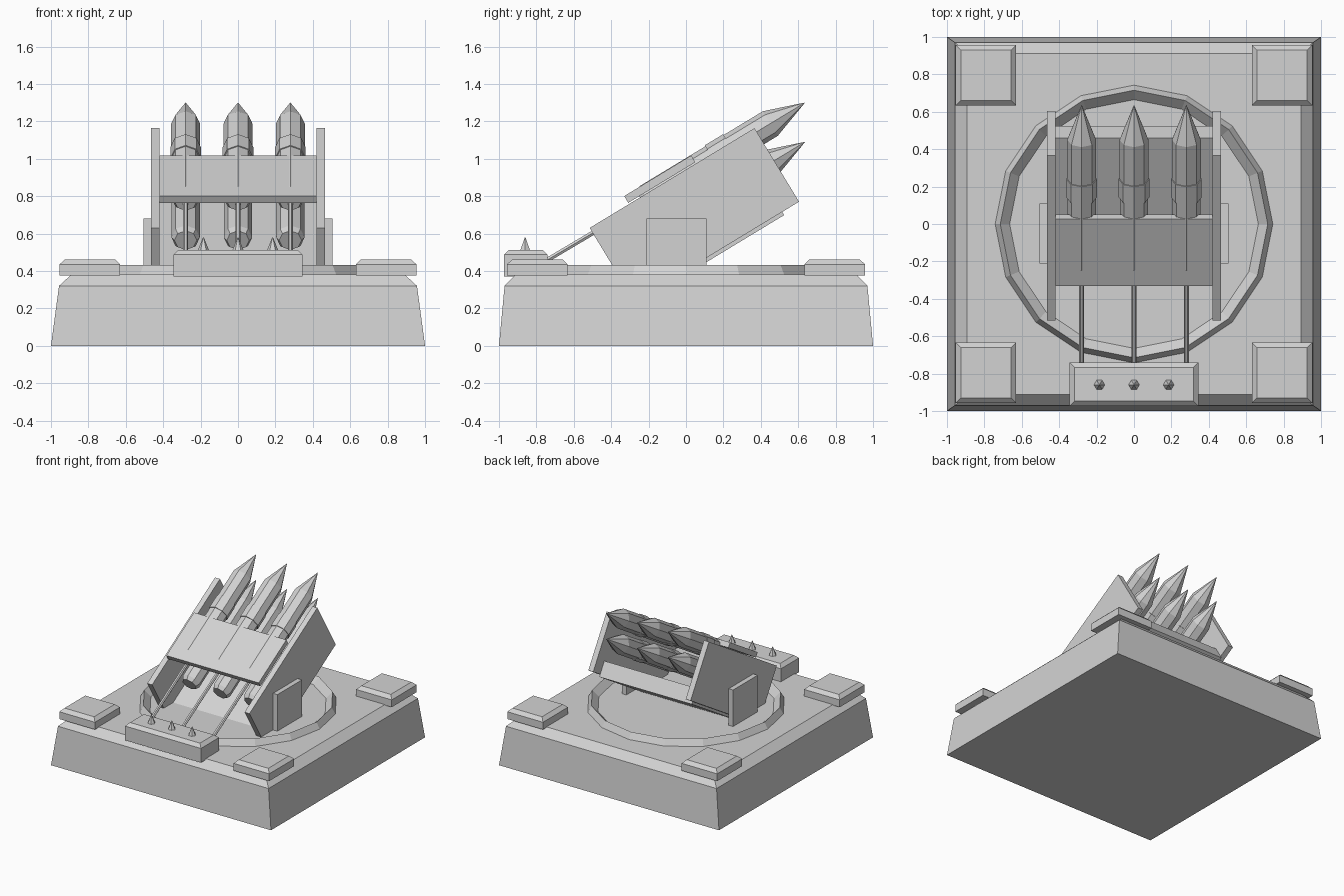
import bpy, bmesh, math
from mathutils import Matrix, Vector

if "Cube" in bpy.data.objects:
    bpy.data.objects.remove(bpy.data.objects["Cube"])

grey = bpy.data.materials.new("light_grey")
grey.diffuse_color = (0.65, 0.65, 0.65, 1)
grey.use_nodes = True
grey.node_tree.nodes["Principled BSDF"].inputs["Base Color"].default_value = grey.diffuse_color

# Local frame of the tilted launcher: y runs up the slope, z is its normal
TILT = Matrix.Translation((0, -0.515, 0.63)) @ Matrix.Rotation(math.radians(31.2), 4, 'X')


def loft(name, rings, matrix=Matrix(), closed=False):
    """Skin a list of equally sized point rings; cap the ends or close the loop."""
    bm = bmesh.new()
    rows = [[bm.verts.new(matrix @ Vector(p)) for p in ring] for ring in rings]
    n = len(rows[0])
    pairs = list(zip(rows, rows[1:]))
    if closed:
        pairs.append((rows[-1], rows[0]))
    else:
        bm.faces.new(rows[0])
        bm.faces.new(rows[-1])
    for a, b in pairs:
        for i in range(n):
            j = (i + 1) % n
            bm.faces.new((a[i], a[j], b[j], b[i]))
    bmesh.ops.remove_doubles(bm, verts=bm.verts, dist=1e-5)
    bmesh.ops.recalc_face_normals(bm, faces=bm.faces)
    mesh = bpy.data.meshes.new(name)
    bm.to_mesh(mesh)
    bm.free()
    mesh.materials.append(grey)
    obj = bpy.data.objects.new(name, mesh)
    bpy.context.collection.objects.link(obj)
    return obj


def rect(cx, cy, hx, hy, z):
    return [(cx - hx, cy - hy, z), (cx + hx, cy - hy, z),
            (cx + hx, cy + hy, z), (cx - hx, cy + hy, z)]


def box(name, x0, x1, y0, y1, z0, z1, matrix=Matrix()):
    c = ((x0 + x1) / 2, (y0 + y1) / 2, (x1 - x0) / 2, (y1 - y0) / 2)
    return loft(name, [rect(*c, z0), rect(*c, z1)], matrix)


def chamfer_block(name, cx, cy, hx, hy, z0, z1, z2, inset):
    return loft(name, [rect(cx, cy, hx, hy, z0), rect(cx, cy, hx, hy, z1),
                       rect(cx, cy, hx - inset, hy - inset, z2)])


def circle(r, z, n):
    return [(r * math.cos(2 * math.pi * i / n), r * math.sin(2 * math.pi * i / n), z)
            for i in range(n)]


# Sloping base with chamfered top
loft("base", [rect(0, 0, 1, 1, 0), rect(0, 0, 0.957, 0.97, 0.32),
              rect(0, 0, 0.892, 0.912, 0.38)])

# Corner pads
for sx in (-1, 1):
    for sy in (-1, 1):
        chamfer_block("corner_pad", sx * 0.792, sy * 0.795, 0.162, 0.162,
                      0.375, 0.435, 0.462, 0.028)

# Ridged turntable ring
loft("turntable_ring", [circle(0.745, 0.375, 16), circle(0.715, 0.432, 16),
                        circle(0.66, 0.375, 16)], closed=True)

# Control box with three spikes
chamfer_block("control_box", 0, -0.857, 0.345, 0.117, 0.37, 0.487, 0.513, 0.027)
for x in (-0.185, 0, 0.185):
    loft("spike", [circle(0.032, 0.505, 6), circle(0.002, 0.58, 6)],
         Matrix.Translation((x, -0.86, 0)))

# Launcher side plates and their upright brackets
for s in (-1, 1):
    a, b = sorted((s * 0.42, s * 0.465))
    box("side_plate", a, b, 0, 1.03, -0.46, 0, TILT)
    a, b = sorted((s * 0.465, s * 0.505))
    box("bracket", a, b, -0.21, 0.11, 0.37, 0.68)

# Cover above the missiles and floor below them
box("cover_plate", -0.42, 0.42, 0.246, 0.665, 0.008, 0.05, TILT)
box("launcher_floor", -0.42, 0.42, 0.05, 0.925, -0.48, -0.355, TILT)

# Two rows of three octagonal missiles: (distance along axis, radius)
profile = [(0, 0.06), (0.03, 0.076), (0.44, 0.076), (0.44, 0.082), (0.555, 0.082),
           (0.555, 0.077), (0.8, 0.077), (1.015, 0.001)]
along_slope = Matrix.Rotation(math.radians(-90), 4, 'X')
for x in (-0.28, 0, 0.28):
    for y, z in ((0.315, -0.023), (0.207, -0.203)):
        loft("missile", [circle(r, d, 8) for d, r in profile],
             TILT @ Matrix.Translation((x, y, z)) @ along_slope)

# Cables from the control box to the upper missiles
start, end = Vector((0, -0.765, 0.445)), Vector((0, -0.225, 0.765))
aim = (end - start).to_track_quat('Z', 'Y').to_matrix().to_4x4()
for x in (-0.28, 0, 0.28):
    length = (end - start).length
    loft("cable", [circle(0.014, 0, 6), circle(0.014, length, 6)],
         Matrix.Translation(start + Vector((x, 0, 0))) @ aim)
